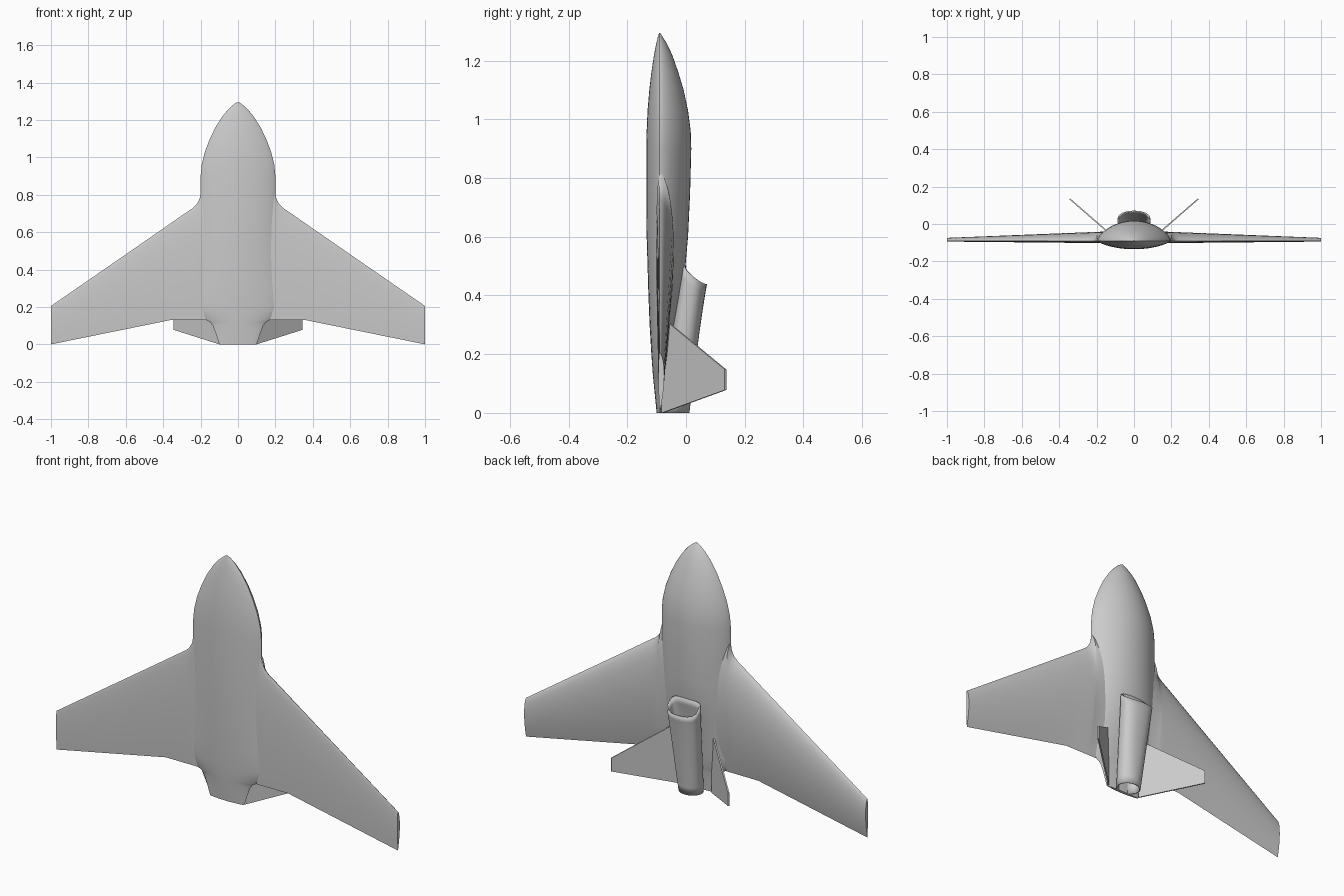
import bpy
import bmesh
from math import sin, cos, pi, copysign
from mathutils import Vector

cube = bpy.data.objects.get("Cube")
if cube:
    bpy.data.objects.remove(cube, do_unlink=True)

SEAM = -0.09  # y of the plane that holds the wing edges and the hull seam

grey = bpy.data.materials.new("light grey")
grey.use_nodes = True
colour = (0.6, 0.6, 0.6, 1)
grey.diffuse_color = colour
for node in grey.node_tree.nodes:
    if node.type == 'BSDF_PRINCIPLED':
        node.inputs["Base Color"].default_value = colour


def loft(name, rings, caps=True, angle=40):
    """Skin a list of closed rings that have equal point counts."""
    bm = bmesh.new()
    rows = [[bm.verts.new(p) for p in ring] for ring in rings]
    for a, b in zip(rows, rows[1:]):
        for i in range(len(a)):
            j = (i + 1) % len(a)
            bm.faces.new((a[i], a[j], b[j], b[i]))
    if caps:
        bm.faces.new(rows[0])
        bm.faces.new(rows[-1])
    bmesh.ops.recalc_face_normals(bm, faces=bm.faces[:])
    mesh = bpy.data.meshes.new(name)
    bm.to_mesh(mesh)
    bm.free()
    mesh.materials.append(grey)
    obj = bpy.data.objects.new(name, mesh)
    bpy.context.collection.objects.link(obj)
    bpy.ops.object.select_all(action='DESELECT')
    obj.select_set(True)
    bpy.context.view_layer.objects.active = obj
    bpy.ops.object.shade_smooth_by_angle(angle=angle * pi / 180)
    return obj


def lerp(a, b, t):
    return a + (b - a) * t


def spow(value, power):
    return copysign(abs(value) ** power, value)


# Hull: lens-shaped sections given as z, half width, back height, belly depth
hull_profile = [
    (0, .1, .006, .01), (.06, .12, .014, .016), (.1, .135, .02, .02),
    (.12, .15, .023, .022), (.13, .17, .025, .023), (.2, .2, .035, .028),
    (.3, .2, .05, .034), (.4, .2, .07, .038), (.5, .2, .088, .041),
    (.6, .2, .097, .044), (.75, .2, .104, .045), (.9, .2, .108, .045),
    (.96, .194, .106, .044), (1.03, .177, .097, .041), (1.1, .15, .082, .035),
    (1.16, .121, .064, .028), (1.22, .083, .043, .019),
    (1.26, .049, .024, .011), (1.285, .02, .008, .005),
    (1.294, .006, .002, .002)]


def hull_ring(z, width, back, belly, count=48):
    ring = []
    for i in range(count):
        a = 2 * pi * i / count
        s = sin(a)
        y = back * abs(s) ** 1.4 if s > 0 else -belly * abs(s) ** 1.6
        ring.append((width * cos(a), SEAM + y, z))
    return ring


loft("hull", [hull_ring(*row) for row in hull_profile], angle=50)


# Wing: one airfoil loft from tip to tip, passing through the hull
wing_plan = [(0, .82), (.12, .82), (.198, .82), (.205, .78), (.22, .75),
             (.24, .73), (.3, .689), (.36, .647), (.6, .481), (.8, .343),
             (1, .205)]


def wing_ring(x, lead, steps=16):
    span = abs(x)
    trail = .13 if span < .36 else lerp(.13, 0, (span - .36) / .64)
    top = lerp(.056, .016, span)
    under = lerp(.014, .004, span)
    ring = []
    for i in range(2 * steps):
        c = (1 - cos(pi * i / steps)) / 2      # chord fraction, out and back
        shape = c ** .6 * (1 - c) / .347
        height = top if i <= steps else -under
        ring.append((x, SEAM + height * shape, lerp(lead, trail, c)))
    return ring


plan = [(-x, lead) for x, lead in reversed(wing_plan[1:])] + wing_plan
loft("wing", [wing_ring(*row) for row in plan])


# Engine duct: flattened slanted intake that turns into a round nozzle
def duct_ring(t, count=40):
    power = 2 / lerp(3.2, 2, t)
    ring = []
    for i in range(count):
        a = 2 * pi * i / count
        x = lerp(.085, .06, t) * spow(cos(a), power)
        y = lerp(.033, -.043, t) + lerp(.035, .051, t) * spow(sin(a), power)
        slant = .9 * y * (1 - t) ** 2
        ring.append((x, y - 2 * x * x * (1 - t), lerp(.5, 0, t) - slant))
    return ring


duct = loft("engine_duct", [duct_ring(i / 12) for i in range(13)], caps=False)
wall = duct.modifiers.new("wall", 'SOLIDIFY')
wall.thickness = .007
wall.offset = 0

# Tail fins: a canted pair of thin plates, as (outward distance, z) corners
fin_outline = [(0, .325), (.327, .148), (.327, .078), (0, 0)]
for side, name in ((1, "left_tail_fin"), (-1, "right_tail_fin")):
    out = Vector((side * .755, .656, 0))
    normal = Vector((-side * .656, .755, 0))
    root = Vector((side * .097, -.08, 0))
    rings = [[root + out * d + normal * offset + Vector((0, 0, z))
              for d, z in fin_outline] for offset in (-.0035, .0035)]
    loft(name, rings, angle=20)
